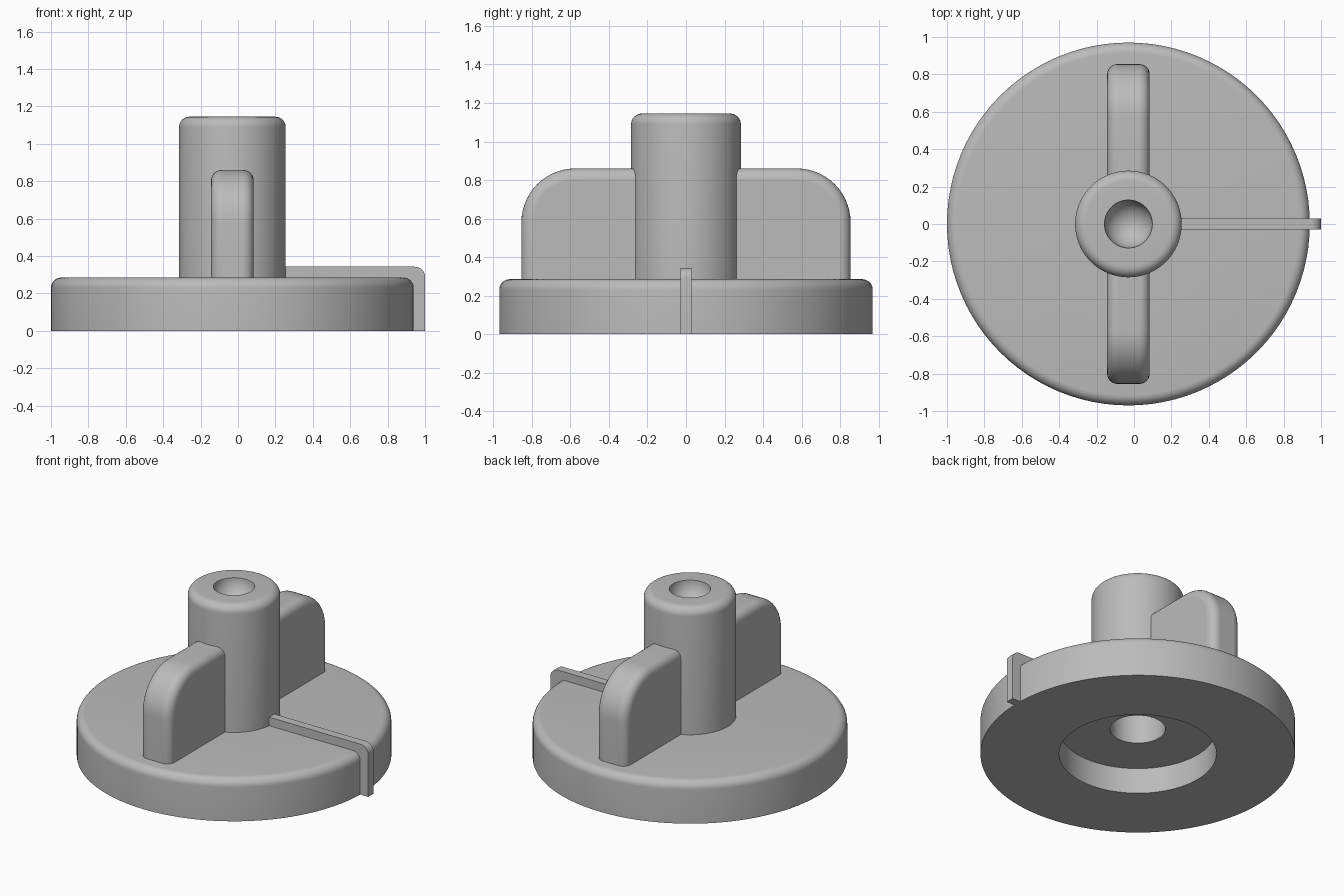
import bpy, bmesh, math
from mathutils import Matrix

cube = bpy.data.objects.get("Cube")
if cube:
    bpy.data.objects.remove(cube, do_unlink=True)

AXIS_X = -0.03      # centre of the round parts
FILLET = 0.055

grey = bpy.data.materials.new("light_grey_plastic")
grey.diffuse_color = (0.5, 0.5, 0.5, 1)
grey.use_nodes = True
shader = next(n for n in grey.node_tree.nodes if n.type == 'BSDF_PRINCIPLED')
shader.inputs["Base Color"].default_value = (0.5, 0.5, 0.5, 1)


def arc(cx, cz, r, start, end, steps=8):
    """Points of an arc, angles in degrees."""
    angles = [math.radians(start + (end - start) * i / steps) for i in range(steps + 1)]
    return [(cx + r * math.cos(a), cz + r * math.sin(a)) for a in angles]


def finish(bm, name):
    bmesh.ops.remove_doubles(bm, verts=bm.verts, dist=1e-5)
    bmesh.ops.recalc_face_normals(bm, faces=bm.faces)
    mesh = bpy.data.meshes.new(name)
    bm.to_mesh(mesh)
    bm.free()
    mesh.materials.append(grey)
    obj = bpy.data.objects.new(name, mesh)
    bpy.context.collection.objects.link(obj)
    return obj


def smooth(obj):
    bpy.ops.object.select_all(action='DESELECT')
    obj.select_set(True)
    bpy.context.view_layer.objects.active = obj
    bpy.ops.object.shade_smooth_by_angle(angle=math.radians(35))


def lathe(name, profile, steps=96):
    """Spin an (r, z) profile around the vertical axis."""
    bm = bmesh.new()
    verts = [bm.verts.new((r, 0, z)) for r, z in profile]
    edges = [bm.edges.new(pair) for pair in zip(verts, verts[1:])]
    bmesh.ops.spin(bm, geom=verts + edges, cent=(0, 0, 0), axis=(0, 0, 1),
                   angle=math.tau, steps=steps, use_merge=True)
    bmesh.ops.translate(bm, verts=bm.verts, vec=(AXIS_X, 0, 0))
    smooth(finish(bm, name))


def slab(name, outline, thickness, turn):
    """Upright slab: outline of (distance, z) extruded sideways, turned about z."""
    bm = bmesh.new()
    face = bm.faces.new([bm.verts.new((d, -thickness / 2, z)) for d, z in outline])
    out = bmesh.ops.extrude_face_region(bm, geom=[face])
    new = [v for v in out["geom"] if isinstance(v, bmesh.types.BMVert)]
    bmesh.ops.translate(bm, verts=new, vec=(0, thickness, 0))
    place = Matrix.Translation((AXIS_X, 0, 0)) @ Matrix.Rotation(turn, 4, 'Z')
    bmesh.ops.transform(bm, matrix=place, verts=bm.verts)
    return finish(bm, name)


# Round base and hub, with dished top, underside recess and blind bore
BASE_R, BASE_TOP = 0.97, 0.285
HUB_R, HUB_TOP = 0.285, 1.145
DISH_R, BORE_R = 0.128, 0.17
profile = arc(0, HUB_TOP, DISH_R, 270, 360, 12)
profile += arc(HUB_R - FILLET, HUB_TOP - FILLET, FILLET, 90, 0)
profile += [(HUB_R, BASE_TOP)]
profile += arc(BASE_R - FILLET, BASE_TOP - FILLET, FILLET, 90, 0)
profile += [(BASE_R, 0), (0.485, 0), (0.485, 0.175), (BORE_R, 0.175),
            (BORE_R, 0.85), (0, 0.85)]
lathe("base_and_hub", profile)

# Two grip wings, rounded all round
wing = [(0.175, 0.19), (0.855, 0.19)]
wing += arc(0.575, 0.58, 0.28, 0, 90, 14) + [(0.175, 0.86)]
for name, turn in (("front_wing", -math.pi / 2), ("back_wing", math.pi / 2)):
    obj = slab(name, wing, 0.228, turn)
    bevel = obj.modifiers.new("rounded_edges", 'BEVEL')
    bevel.width = FILLET
    bevel.segments = 6
    bevel.limit_method = 'ANGLE'
    bevel.angle_limit = math.radians(40)
    smooth(obj)

# Thin pointer rib across the base and down its rim
TIP, RIB_TOP = 1.03, 0.343
rib = [(0.25, 0.25), (0.93, 0.25), (0.93, 0), (TIP, 0)]
rib += arc(TIP - FILLET, RIB_TOP - FILLET, FILLET, 0, 90) + [(0.25, RIB_TOP)]
smooth(slab("pointer_rib", rib, 0.057, 0))
